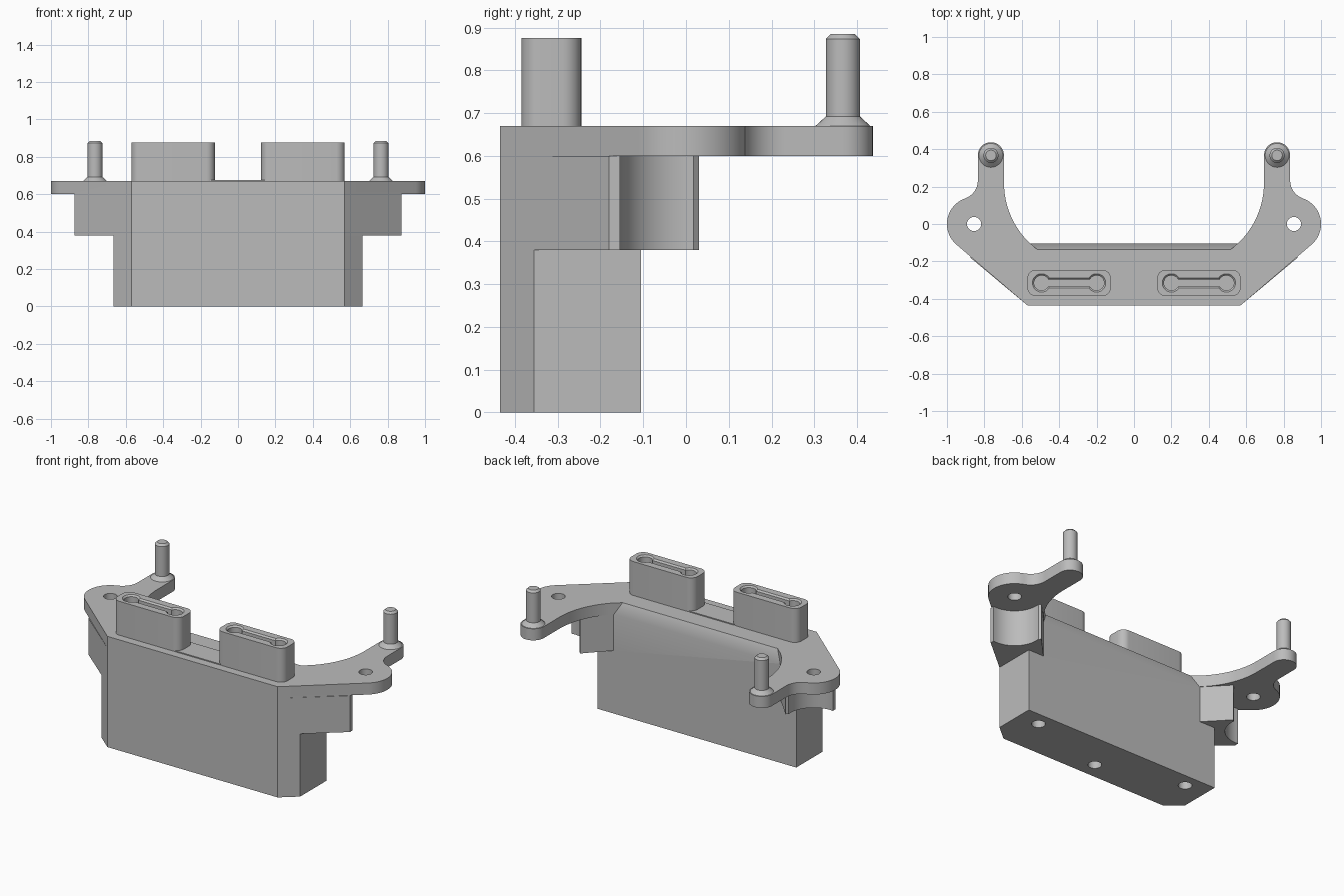
import bpy, bmesh
from math import sin, cos, asin, pi, radians, degrees

if "Cube" in bpy.data.objects:
    bpy.data.objects.remove(bpy.data.objects["Cube"])

GREY = (0.5, 0.5, 0.5, 1)
mat = bpy.data.materials.new("matte grey")
mat.use_nodes = True
mat.diffuse_color = GREY
mat.node_tree.nodes["Principled BSDF"].inputs["Base Color"].default_value = GREY


def arc(cx, cy, r, a0, a1, n=16):
    """Points on an arc, angles in degrees."""
    angles = [radians(a0 + (a1 - a0) * i / n) for i in range(n + 1)]
    return [(cx + r * cos(a), cy + r * sin(a)) for a in angles]


def circle(cx, cy, r, n=32):
    return arc(cx, cy, r, 0, 360, n)[:-1]


def mirrored(half):
    """Closed outline from its +x half, given front to back."""
    return half + [(-x, y) for x, y in reversed(half)]


def loft(name, layers):
    """Solid through stacked outlines, each given as (z, points)."""
    bm = bmesh.new()
    rings = [[bm.verts.new((x, y, z)) for x, y in pts] for z, pts in layers]
    n = len(rings[0])
    for low, high in zip(rings, rings[1:]):
        for i in range(n):
            j = (i + 1) % n
            bm.faces.new((low[i], low[j], high[j], high[i]))
    bm.faces.new(rings[0][::-1])
    bm.faces.new(rings[-1])
    bmesh.ops.recalc_face_normals(bm, faces=bm.faces)
    mesh = bpy.data.meshes.new(name)
    bm.to_mesh(mesh)
    bm.free()
    mesh.materials.append(mat)
    ob = bpy.data.objects.new(name, mesh)
    bpy.context.collection.objects.link(ob)
    return ob


def activate(ob):
    bpy.ops.object.select_all(action='DESELECT')
    ob.select_set(True)
    bpy.context.view_layer.objects.active = ob


def combine(ob, other, operation):
    """Apply a boolean and discard the second solid."""
    other.hide_render = True
    mod = ob.modifiers.new("boolean", 'BOOLEAN')
    mod.operation, mod.solver, mod.object = operation, 'EXACT', other
    activate(ob)
    bpy.ops.object.modifier_apply(modifier=mod.name)
    bpy.data.objects.remove(other)


def finish(ob):
    activate(ob)
    bpy.ops.object.shade_smooth_by_angle(angle=radians(25))


# Main levels and shared positions
STEP, SHELF, TOP = 0.38, 0.60, 0.67
FRONT, BACK = -0.435, -0.105
EAR_X = 0.855
POST_X, POST_Y = 0.765, 0.367

# Lower body, with clipped front corners
housing = loft("housing", [(z, mirrored([(0.57, FRONT), (0.665, -0.355), (0.665, BACK)]))
                           for z in (0, STEP)])

# Wider upper body, hollowed around each ear hole
upper = mirrored([(0.57, FRONT), (0.875, -0.18)]
                 + arc(EAR_X, 0, 0.156, -82.6, -186.3)
                 + [(0.688, 0.03), (0.56, BACK)])
combine(housing, loft("upper_body", [(STEP, upper), (SHELF, upper)]), 'UNION')

# Top plate: ears, arms and a sloped back edge
edge = ([(0.57, FRONT)]
        + arc(EAR_X, 0, 0.145, -50, 70.9, 24)
        + arc(0.935, 0.232, 0.1, 250.9, 180, 12)
        + arc(POST_X, POST_Y, 0.07, 0, 180, 20)
        + arc(0.249, 0.22, 0.446, 0, -45, 20))
plate = loft("top_plate", [(SHELF, mirrored(edge + [(0.557, BACK)])),
                           (TOP, mirrored(edge + [(0.519, -0.135)]))])
combine(housing, plate, 'UNION')

# Ear holes and blind holes in the base
for side in (-1, 1):
    hole = circle(side * EAR_X, 0, 0.038)
    combine(housing, loft("ear_cutter", [(0.5, hole), (0.8, hole)]), 'DIFFERENCE')
for x, y in ((-0.525, -0.19), (0, -0.335), (0.525, -0.19)):
    hole = circle(x, y, 0.038)
    combine(housing, loft("base_cutter", [(-0.1, hole), (0.12, hole)]), 'DIFFERENCE')
finish(housing)


def rounded(cx, cy, hx, hy, r):
    pts = []
    for k, (sx, sy) in enumerate(((1, 1), (-1, 1), (-1, -1), (1, -1))):
        pts += arc(cx + sx * (hx - r), cy + sy * (hy - r), r, 90 * k, 90 * k + 90, 8)
    return pts


def dumbbell(cx, cy, grow):
    """Two round ends joined by a narrow slot."""
    r, h = 0.04 + grow, 0.018 + grow
    a = degrees(asin(h / r))
    return (arc(cx + 0.147, cy, r, a - 180, 180 - a, 28)
            + arc(cx - 0.147, cy, r, a, 360 - a, 28))


# Slotted towers and support posts on both sides
TOWER_X, TOWER_Y, TOWER_TOP = 0.347, -0.315, 0.875
for side, label in ((1, "left"), (-1, "right")):
    x = side * TOWER_X
    shell = rounded(x, TOWER_Y, 0.223, 0.07, 0.045)
    tower = loft(label + "_tower", [(TOP, shell), (TOWER_TOP, shell)])
    narrow, wide = dumbbell(x, TOWER_Y, 0), dumbbell(x, TOWER_Y, 0.009)
    cutter = loft("slot_cutter", [(0.70, narrow), (TOWER_TOP - 0.009, narrow),
                                  (TOWER_TOP, wide), (TOWER_TOP + 0.05, wide)])
    combine(tower, cutter, 'DIFFERENCE')
    finish(tower)

    profile = ((TOP, 0.064), (0.692, 0.04), (0.873, 0.04), (0.885, 0.028))
    finish(loft(label + "_post", [(z, circle(side * POST_X, POST_Y, r)) for z, r in profile]))

# Thin raised strip between the towers
strip = mirrored([(0.15, TOWER_Y - 0.07), (0.15, TOWER_Y + 0.07)])
loft("tower_strip", [(TOP, strip), (TOP + 0.006, strip)])
